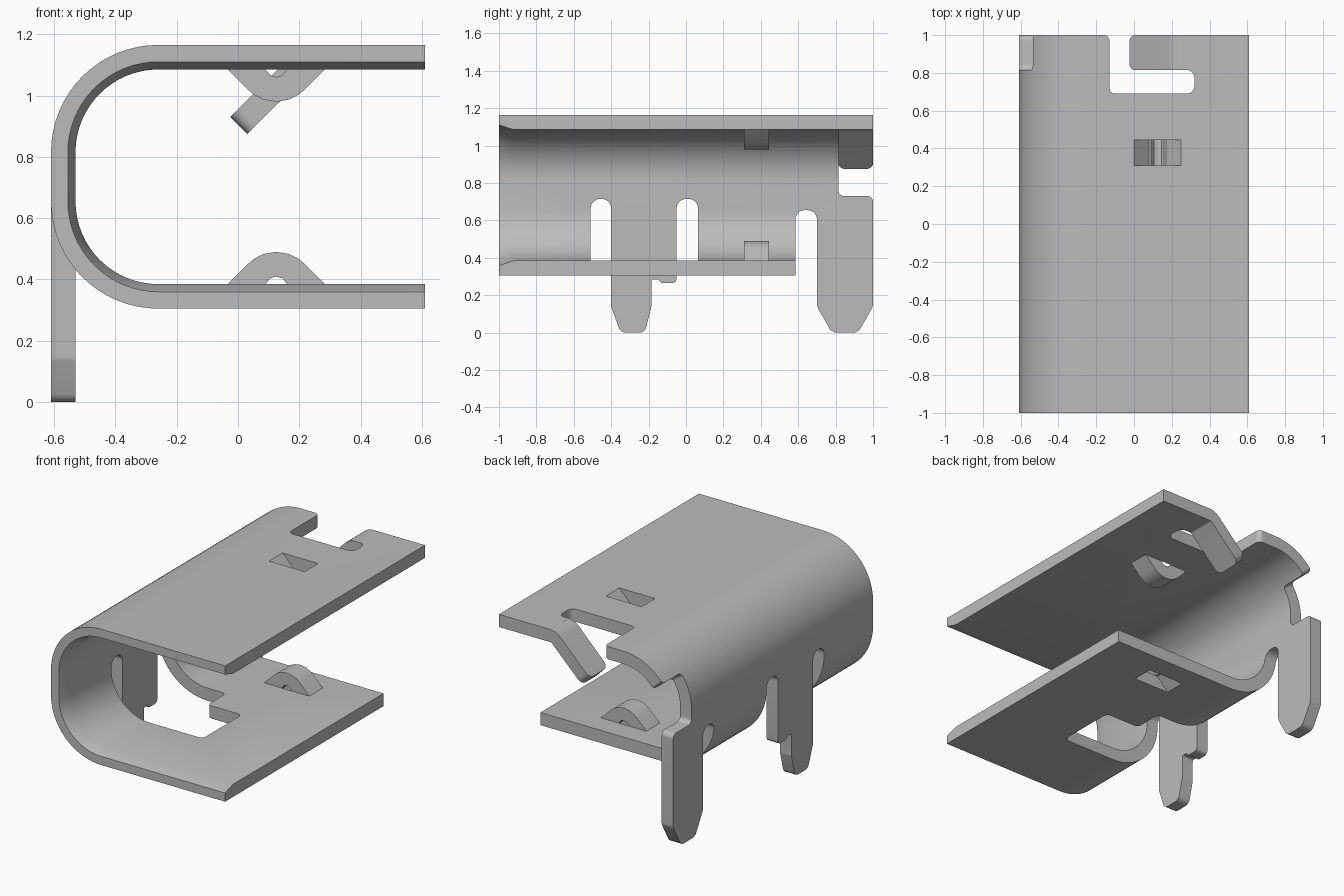
import bpy, bmesh, math
from mathutils import Vector

if "Cube" in bpy.data.objects:
    bpy.data.objects.remove(bpy.data.objects["Cube"])

# Main dimensions
THICK, RADIUS = 0.08, 0.35
HALF_W, TOP, BOTTOM = 0.61, 1.165, 0.305
BEND_X = RADIUS - HALF_W
BEND_HI, BEND_LO = TOP - RADIUS, BOTTOM + RADIUS
INNER_TOP = TOP - THICK
WALL = (-HALF_W, THICK - HALF_W)

metal = bpy.data.materials.new("grey metal")
metal.use_nodes = True
metal.diffuse_color = (0.5, 0.5, 0.5, 1)
metal.node_tree.nodes["Principled BSDF"].inputs["Base Color"].default_value = (0.5, 0.5, 0.5, 1)


def rounded(points, steps=6):
    """Outline whose (a, b, radius) corners are replaced by arcs."""
    out = []
    for i, pt in enumerate(points):
        p = Vector(pt[:2])
        if len(pt) == 2:
            out.append(p)
            continue
        u = (Vector(points[i - 1][:2]) - p).normalized()
        v = (Vector(points[(i + 1) % len(points)][:2]) - p).normalized()
        half, r = u.angle(v) / 2, pt[2]
        c = p + (u + v).normalized() * r / math.sin(half)
        t = r / math.tan(half)
        a, b = p + u * t - c, p + v * t - c
        out += [c + a.lerp(b, k / steps).normalized() * r for k in range(steps + 1)]
    return out


def finish(name, bm):
    bmesh.ops.recalc_face_normals(bm, faces=bm.faces[:])
    mesh = bpy.data.meshes.new(name)
    bm.to_mesh(mesh)
    bm.free()
    mesh.materials.append(metal)
    ob = bpy.data.objects.new(name, mesh)
    bpy.context.collection.objects.link(ob)
    return ob


def prism(name, axis, points, span, tweak=None):
    """Extrude a rounded outline along an axis over a span."""
    place = {"x": lambda a, b, d: (d, a, b),
             "y": lambda a, b, d: (a, d, b),
             "z": lambda a, b, d: (a, b, d)}[axis]
    outline = rounded(points)
    bm = bmesh.new()
    ends = [[bm.verts.new(place(p.x, p.y, d)) for p in outline] for d in span]
    for ring in ends:
        bm.faces.new(ring)
    n = len(outline)
    for i in range(n):
        j = (i + 1) % n
        bm.faces.new((ends[0][i], ends[0][j], ends[1][j], ends[1][i]))
    if tweak:
        tweak(bm)
    return finish(name, bm)


def smooth(ob):
    bpy.ops.object.select_all(action="DESELECT")
    ob.select_set(True)
    bpy.context.view_layer.objects.active = ob
    bpy.ops.object.shade_smooth_by_angle(angle=math.radians(25))


def cut(ob, cutter):
    cutter.hide_render = True
    mod = ob.modifiers.new("cut", "BOOLEAN")
    mod.operation, mod.solver, mod.object = "DIFFERENCE", "EXACT", cutter
    bpy.context.view_layer.objects.active = ob
    bpy.ops.object.modifier_apply(modifier=mod.name)
    bpy.data.objects.remove(cutter)


def flip(points):
    """Mirror an xz outline between upper and lower plates."""
    return [(p[0], TOP + BOTTOM - p[1], *p[2:]) for p in points]


# Bent sheet: C profile lofted front to back, thinner at the front lip
def c_line(inset):
    r, steps = RADIUS - inset, 16
    line = [(HALF_W, TOP - inset)]
    for zc, start in ((BEND_HI, 90), (BEND_LO, 180)):
        for k in range(steps + 1):
            a = math.radians(start + 90 * k / steps)
            line.append((BEND_X + r * math.cos(a), zc + r * math.sin(a)))
    return line + [(HALF_W, BOTTOM + inset)]


bm = bmesh.new()
rings = []
for y, t in ((-1, 0.055), (-0.92, THICK), (1, THICK)):
    loop = c_line(0) + c_line(t)[::-1]
    rings.append([bm.verts.new((x, y, z)) for x, z in loop])
count = len(rings[0])
for r0, r1 in zip(rings, rings[1:]):
    for i in range(count):
        j = (i + 1) % count
        bm.faces.new((r0[i], r0[j], r1[j], r1[i]))
for ring in (rings[0], rings[-1]):
    for i in range(count // 2 - 1):
        bm.faces.new((ring[i], ring[i + 1], ring[count - 2 - i], ring[count - 1 - i]))
body = finish("bent_sheet", bm)

# Window left by the middle leg, with a relief slot on each side
cut(body, prism("window_cutter", "z", [
    (-0.7, -0.51), (0.11, -0.51, 0.03), (0.11, -0.12, 0.03),
    (-0.13, -0.12, 0.03), (-0.13, 0.065, 0.03), (-0.7, 0.065)], (0.1, BEND_LO)))
for y0, y1, top in ((-0.51, -0.40, 0.715), (-0.05, 0.065, 0.715), (0.585, 0.70, BEND_LO)):
    cut(body, prism("slot_cutter", "x", [
        (y0, 0.1), (y0, top, 0.05), (y1, top, 0.05), (y1, 0.1)],
        (-0.7, -0.45 if y0 < 0.5 else 0.8)))

# Lower plate stops short of the back
cut(body, prism("rear_cutter", "x", [
    (0.64, 0.1), (0.64, BEND_LO), (1.1, BEND_LO), (1.1, 0.1)], (-0.7, 0.8)))


# Back notch in the bend above the rear leg, upper edge square to the sheet
def slant(bm):
    for v in bm.verts:
        v.co.z -= 0.79 * (v.co.x + 0.535) * max(0, (v.co.z - 0.88) / 0.15)


cut(body, prism("notch_cutter", "x", [
    (0.815, 0.73, 0.03), (1.0, 0.73, 0.03), (1.0, 0.69), (1.1, 0.69),
    (1.1, 1.07), (1.0, 1.07), (1.0, 1.03, 0.03), (0.815, 1.03, 0.03)],
    (-0.7, -0.42), slant))

# L-shaped gap around the spring tab
cut(body, prism("gap_cutter", "z", [
    (-0.18, 1.1), (-0.18, 1.0), (-0.13, 1.0, 0.03), (-0.13, 0.69, 0.03),
    (0.32, 0.69, 0.04), (0.32, 0.815, 0.04), (0.25, 0.815), (0.25, 1.1)], (1.0, 1.3)))

# Pressed bridges pointing inward on both plates
void = [(-0.02, 1.185), (0.125, 1.04, 0.048), (0.27, 1.185)]
strip = [(-0.033, INNER_TOP), (0.125, 0.927, 0.128), (0.283, INNER_TOP),
         (0.17, INNER_TOP), (0.125, 1.04, 0.048), (0.08, INNER_TOP)]
strip = [(-0.033, INNER_TOP), (0.125, 0.927, 0.128), (0.283, INNER_TOP),
         (0.16, INNER_TOP), (0.145, 1.066), (0.125, 1.06), (0.105, 1.066), (0.09, INNER_TOP)]
BRIDGE = (0.31, 0.445)
for name, side in (("upper_bridge", list), ("lower_bridge", flip)):
    cut(body, prism("bridge_cutter", "y", side(void), BRIDGE))
    smooth(prism(name, "y", side(strip), BRIDGE))
smooth(body)


# Spring tab bent down at the back of the upper plate
def round_tip(bm):
    tip = [e for e in bm.edges if all(v.co.x < 0.04 for v in e.verts)
           and abs(e.verts[0].co.y - e.verts[1].co.y) < 0.001]
    bmesh.ops.bevel(bm, geom=tip, offset=0.04, segments=5, profile=0.5, affect="EDGES")


smooth(prism("spring_tab", "y", [
    (0.252, TOP), (0.21, TOP, 0.1), (-0.025, 0.93), (0.03, 0.875),
    (0.243, INNER_TOP, 0.02), (0.252, INNER_TOP)], (0.815, 1.0), round_tip))

# Solder legs in the plane of the upright wall
smooth(prism("middle_leg", "x", [
    (-0.40, BEND_LO), (-0.40, 0.14, 0.06), (-0.35, 0, 0.04), (-0.22, 0, 0.04),
    (-0.185, 0.14, 0.06), (-0.185, 0.285, 0.012), (-0.15, 0.285, 0.01),
    (-0.13, 0.265, 0.01), (-0.05, 0.265, 0.025), (-0.05, BEND_LO)], WALL))
smooth(prism("rear_leg", "x", [
    (0.64, BEND_LO), (0.70, BEND_LO, 0.05), (0.70, 0.14, 0.06), (0.78, 0, 0.05),
    (0.92, 0, 0.05), (1.0, 0.14, 0.06), (1.0, BEND_LO)], WALL))
